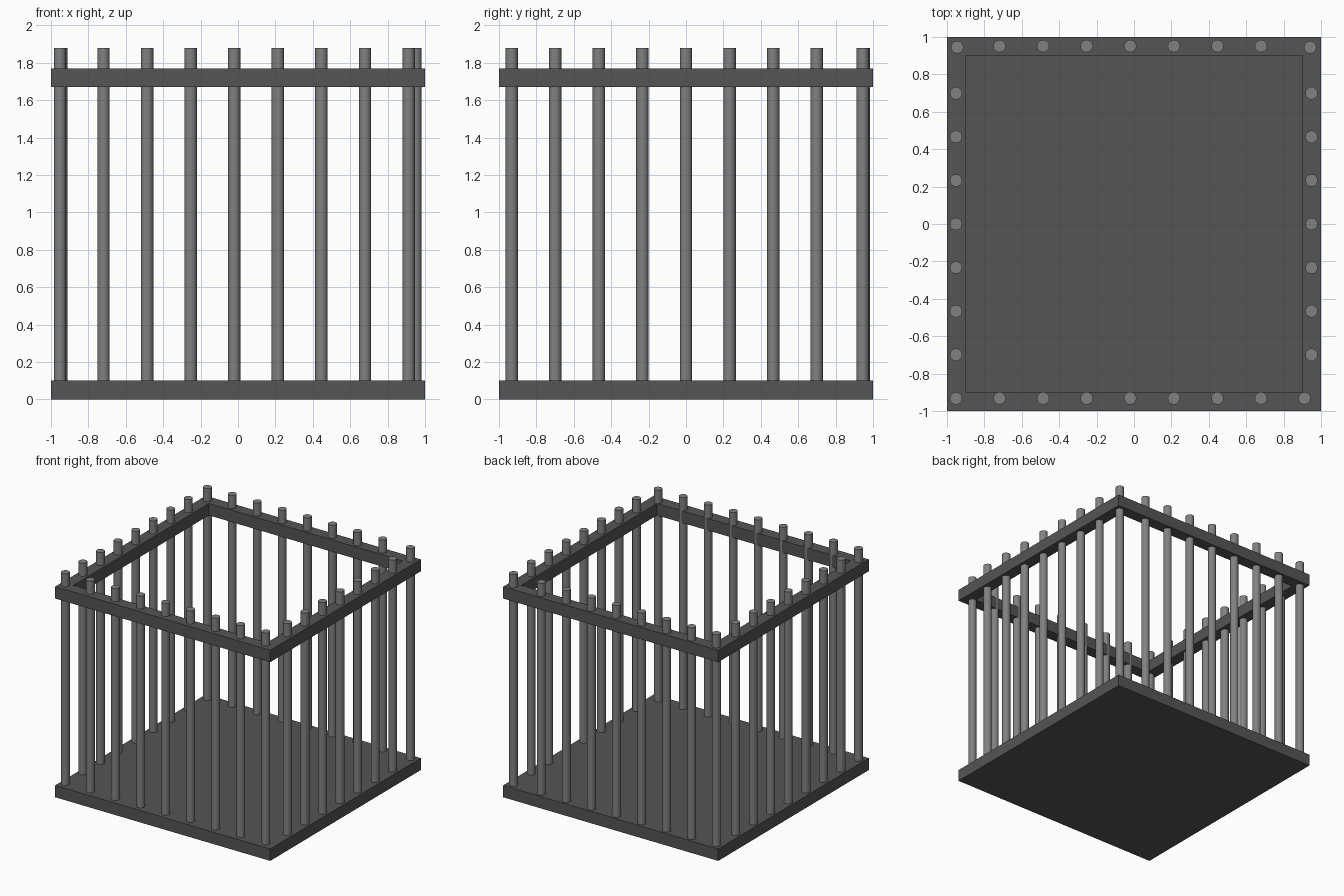
import bpy, bmesh

if "Cube" in bpy.data.objects:
    bpy.data.objects.remove(bpy.data.objects["Cube"])

def material(name, v):
    m = bpy.data.materials.new(name)
    m.diffuse_color = (v, v, v, 1)
    m.use_nodes = True
    m.node_tree.nodes["Principled BSDF"].inputs["Base Color"].default_value = m.diffuse_color
    return m

dark = material("dark_metal", 0.09)
steel = material("steel", 0.22)

# Solid floor slab
bpy.ops.mesh.primitive_cube_add(size=1, location=(0, 0, 0.05))
base = bpy.context.object
base.name = "base_plate"
base.scale = (2, 2, 0.1)
base.data.materials.append(dark)

# Square top frame: outer and inner loops joined by quads
bm = bmesh.new()
corners = [(-1, -1), (1, -1), (1, 1), (-1, 1)]
loops = [[bm.verts.new((x * s, y * s, z)) for x, y in corners]
         for s, z in ((1, 1.67), (1, 1.77), (0.9, 1.77), (0.9, 1.67))]
for k in range(4):
    a, b = loops[k], loops[(k + 1) % 4]
    for i in range(4):
        j = (i + 1) % 4
        bm.faces.new((a[i], a[j], b[j], b[i]))
bmesh.ops.recalc_face_normals(bm, faces=bm.faces)
mesh = bpy.data.meshes.new("top_frame")
bm.to_mesh(mesh)
bm.free()
mesh.materials.append(dark)
frame = bpy.data.objects.new("top_frame", mesh)
bpy.context.collection.objects.link(frame)

# Shared bar mesh
bpy.ops.mesh.primitive_cylinder_add(vertices=32, radius=0.033, depth=1.79)
bar = bpy.context.object
bpy.ops.object.shade_smooth_by_angle()
bar.data.materials.append(steel)
bar_mesh = bar.data
bpy.data.objects.remove(bar)

def add_bar(name, x, y):
    ob = bpy.data.objects.new(name, bar_mesh)
    ob.location = (x, y, 0.985)
    bpy.context.collection.objects.link(ob)

# Rows of bars along the four sides
step = 0.233
for i in range(9):
    add_bar("front_bar", -0.952 + i * step, -0.932)
for i in range(1, 8):
    add_bar("back_bar", -0.952 + i * step, 0.951)
    y = -0.932 + i * step
    add_bar("left_bar", -0.952, y)
    add_bar("right_bar", 0.949, y)

# Back corner bars
for x in (-0.945, 0.942):
    add_bar("back_corner_bar", x, 0.945)
